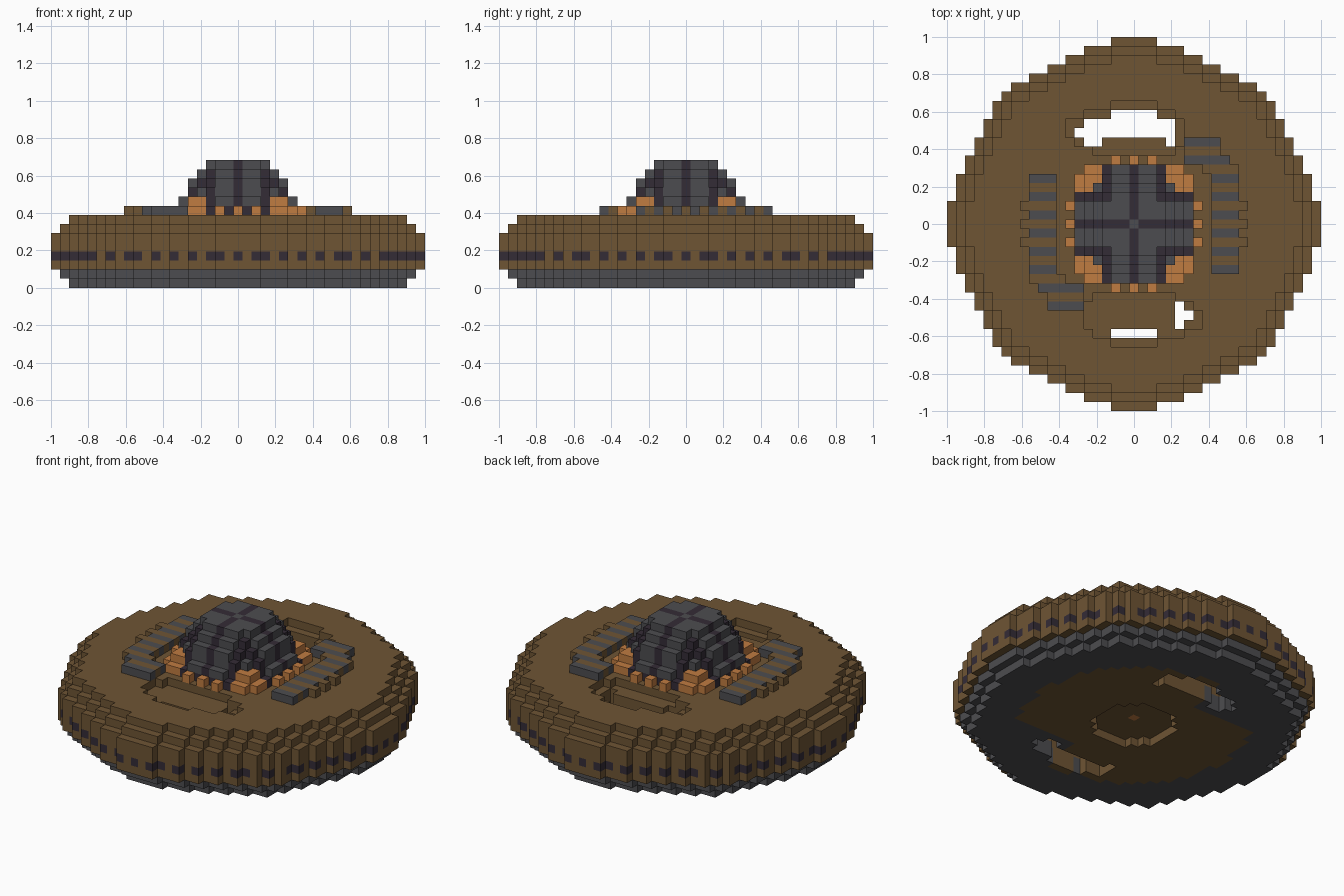
import bpy
import bmesh
from mathutils import Vector

if "Cube" in bpy.data.objects:
    bpy.data.objects.remove(bpy.data.objects["Cube"], do_unlink=True)

S = 2 / 41  # block size


def material(name, colour):
    m = bpy.data.materials.new(name)
    m.use_nodes = True
    m.diffuse_color = (*colour, 1)
    m.node_tree.nodes["Principled BSDF"].inputs["Base Color"].default_value = (*colour, 1)
    return m


BROWN = material("bronze brown", (0.156, 0.089, 0.034))
GREY = material("steel grey", (0.073, 0.073, 0.08))
DARK = material("dark plum", (0.034, 0.025, 0.037))
ORANGE = material("copper orange", (0.53, 0.2, 0.053))

# Round plan: half width of each row of blocks, counted from the middle
HALF = [20, 20, 20, 19, 19, 19, 18, 18, 17, 17, 16, 16, 15, 15, 14, 13, 11, 9, 7, 5, 2]
SIDES = ((1, 0), (-1, 0), (0, 1), (0, -1))


def erode(disc):
    return {(i, j) for i, j in disc if all((i + a, j + b) in disc for a, b in SIDES)}


def span(rows):
    return {(i, j) for j, (a, b) in rows.items() for i in range(a, b + 1)}


def turned(cells):
    return {(-i, -j) for i, j in cells}


wide = {(i, j) for j in range(-20, 21) for i in range(-HALF[abs(j)], HALF[abs(j)] + 1)}
middle = erode(wide)
narrow = erode(middle)
layers = [narrow, middle, wide, wide, wide, wide, middle, narrow]

# Two openings through the hull, with a shallow tray around each
opening = span({12: (-2, 2), 11: (-5, 4), 10: (-6, 4)}) | {(-5, 9), (-4, 9), (4, 9)}
tray = span({13: (-2, 2), 12: (-5, 4), 11: (-7, 5), 10: (-7, 5), 9: (-6, 5), 8: (-4, 4)})
front_opening = turned(opening)
front_gap = {(i, j) for i, j in front_opening if j == -12 or i > 4}

parts = {}  # block position -> part name


def put(name, i, j, k):
    parts[i, j, k] = name


# Hull, base and window band
WINDOWS = {0, 2, 3, 5, 7, 9, 11, 12, 14}
for k, disc in enumerate(layers):
    for i, j in disc:
        if (i, j) in opening or (i, j) in front_gap:
            continue
        if (i, j) in front_opening and k < 4:
            continue
        if k == 7 and (i, j) in tray | turned(tray):
            continue
        if k == 0 and max(abs(i), abs(j)) < 5 and abs(i) + abs(j) < 7:
            continue
        name = "hull"
        if k < 2:
            beside = i * j < -20 and abs(j) > 7
            name = "base_ring" if i * i + j * j > 172 or beside else "belly_plate"
        elif k == 3 and (i, j) not in middle and min(abs(i), abs(j)) in WINDOWS:
            name = "window_band"
        put(name, i, j, k)
put("belly_light", 0, 0, 1)

# Dome, ribbed in two tones
for k, limit in enumerate((47, 41, 34, 29, 20, 13)):
    for i in range(-6, 7):
        for j in range(-6, 7):
            if i * i + j * j <= limit:
                low = min(abs(i), abs(j))
                ribbed = low in (1, 2) or low > 3 or i == j == 0
                if k == 0 and max(abs(i), abs(j)) == 6:
                    ribbed = False
                put("dome_panel" if ribbed else "dome_frame", i, j, k + 8)

# Copper corner blocks and studs around the dome
for a in (-1, 1):
    for b in (-1, 1):
        for i, j in ((4, 6), (5, 6), (4, 5), (5, 5), (6, 5), (5, 4), (6, 4)):
            put("corner_block", a * i, b * j, 8)
        for i, j in ((4, 5), (5, 5), (5, 4)):
            put("corner_block", a * i, b * j, 9)
    for i in (-2, 0, 2):
        put("stud", i, 7 * a, 8)
        put("stud", 7 * a, i, 8)

# Curved vents on both sides: grey slats between brown ribs
slats = span({j: (9, 11) for j in (-5, -3, -1, 1, 3, 5)}) | span({7: (6, 10), 9: (6, 9)})
ribs = span({j: (9, 12) for j in (-2, 0, 2)})
ribs |= span({-4: (9, 11), 4: (9, 11), 6: (8, 11), 8: (6, 9)})
for name, cells in (("vent_slat", slats), ("vent_rib", ribs)):
    for i, j in cells | turned(cells):
        put(name, i, j, 8)


def build(name, mat):
    """Make the outer skin of one part from its blocks."""
    bm = bmesh.new()
    corners = {}

    def vert(p):
        key = tuple(round(2 * c) for c in p)
        if key not in corners:
            corners[key] = bm.verts.new((p.x * S, p.y * S, (p.z + 0.5) * S))
        return corners[key]

    for cell, part in parts.items():
        if part != name:
            continue
        for axis in range(3):
            for sign in (-1, 1):
                n = Vector((0, 0, 0))
                n[axis] = sign
                if tuple(int(c + d) for c, d in zip(cell, n)) in parts:
                    continue
                u = Vector((0, 0, 0))
                u[(axis + 1) % 3] = 0.5
                v = n.cross(u)
                mid = Vector(cell) + n / 2
                bm.faces.new([vert(mid + d) for d in (-u - v, u - v, u + v, v - u)])
    mesh = bpy.data.meshes.new(name)
    bm.to_mesh(mesh)
    bm.free()
    mesh.materials.append(mat)
    bpy.context.scene.collection.objects.link(bpy.data.objects.new(name, mesh))


for mat, names in (
    (BROWN, ("hull", "belly_plate", "vent_rib")),
    (GREY, ("base_ring", "dome_panel", "vent_slat")),
    (DARK, ("window_band", "dome_frame")),
    (ORANGE, ("corner_block", "stud", "belly_light")),
):
    for name in names:
        build(name, mat)
